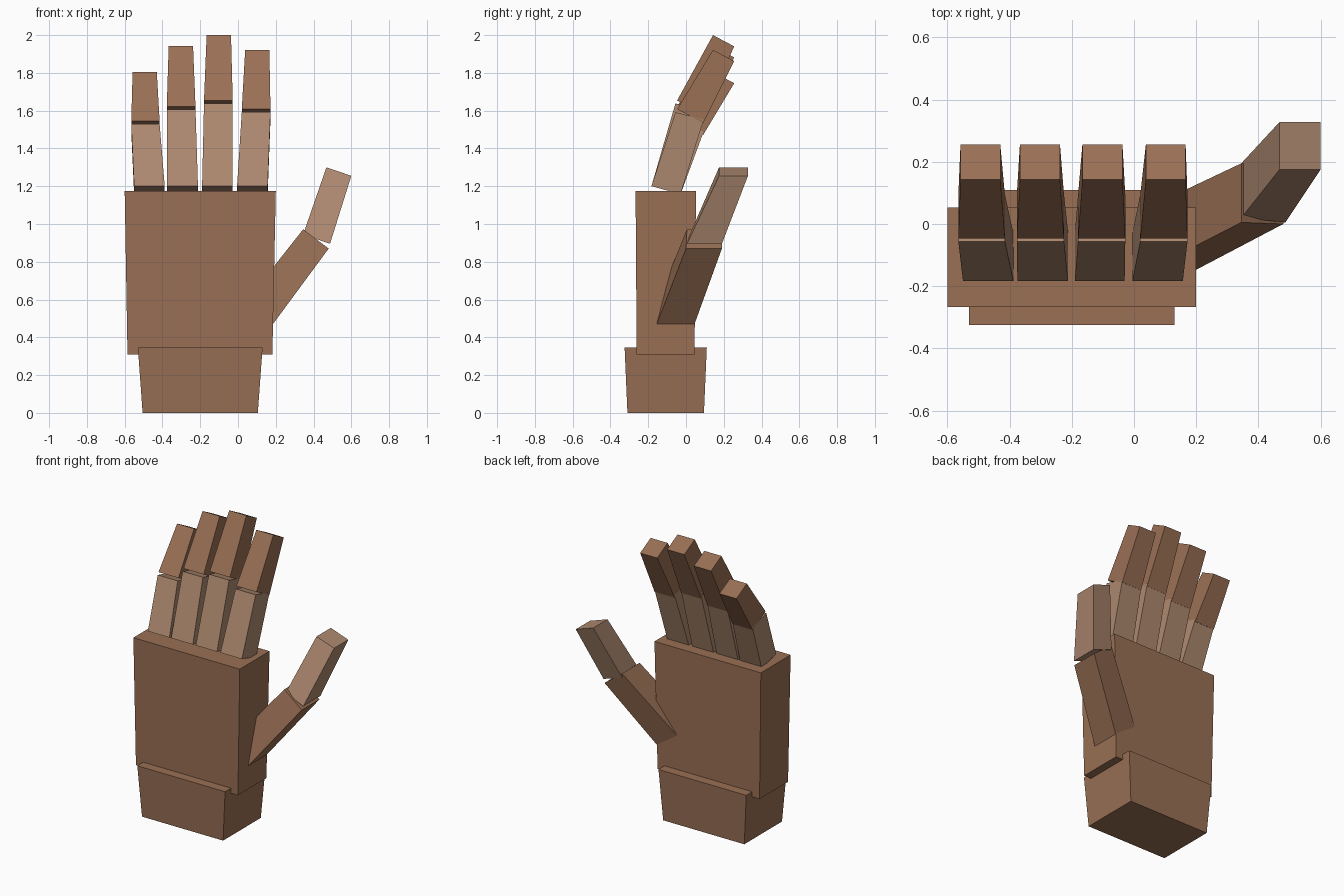
import bpy
import bmesh
from math import sin, cos, radians

cube = bpy.data.objects.get("Cube")
if cube:
    bpy.data.objects.remove(cube, do_unlink=True)


def make_material(name, colour):
    mat = bpy.data.materials.new(name)
    mat.use_nodes = True
    mat.diffuse_color = colour
    node = next(n for n in mat.node_tree.nodes if n.type == 'BSDF_PRINCIPLED')
    node.inputs["Base Color"].default_value = colour
    node.inputs["Roughness"].default_value = 0.8
    return mat


brown = make_material("brown", (0.32, 0.16, 0.09, 1))
tan = make_material("tan", (0.42, 0.25, 0.16, 1))


def block(name, start, end, mat):
    """Flat-faced tapered block joining two four-cornered ends."""
    bm = bmesh.new()
    a = [bm.verts.new(p) for p in start]
    b = [bm.verts.new(p) for p in end]
    bm.faces.new(a)
    bm.faces.new(b)
    for i in range(4):
        j = (i + 1) % 4
        bm.faces.new((a[i], a[j], b[j], b[i]))
    bmesh.ops.recalc_face_normals(bm, faces=bm.faces)
    mesh = bpy.data.meshes.new(name)
    bm.to_mesh(mesh)
    bm.free()
    mesh.materials.append(mat)
    obj = bpy.data.objects.new(name, mesh)
    bpy.context.collection.objects.link(obj)
    return obj


def tilted_end(x0, x1, y, z, depth=1.0, tilt=0):
    """End whose front edge is at (y, z) and whose back edge drops by the tilt."""
    t = radians(tilt)
    yb, zb = y + depth * cos(t), z - depth * sin(t)
    return [(x0, y, z), (x1, y, z), (x1, yb, zb), (x0, yb, zb)]


def slanted_end(inner, outer):
    """End made of two depth edges, each given as x, z, front y, back y."""
    (xi, zi, fi, bi), (xo, zo, fo, bo) = inner, outer
    return [(xi, fi, zi), (xo, fo, zo), (xo, bo, zo), (xi, bi, zi)]


# Wrist and palm
block("wrist", tilted_end(-0.505, 0.105, -0.31, 0, 0.405),
      tilted_end(-0.53, 0.13, -0.325, 0.345, 0.435), brown)
block("palm", tilted_end(-0.585, 0.182, -0.261, 0.31, 0.306),
      tilted_end(-0.6, 0.2, -0.267, 1.175, 0.32), brown)

# Fingers: x spans at base, joint and tip, then joint and tip heights
fingers = {
    "little": ((-0.55, -0.388), (-0.565, -0.415), (-0.558, -0.43), 1.53, 1.805),
    "ring": ((-0.375, -0.212), (-0.377, -0.225), (-0.367, -0.238), 1.605, 1.942),
    "middle": ((-0.19, -0.03), (-0.18, -0.028), (-0.166, -0.037), 1.638, 2.0),
    "index": ((-0.005, 0.157), (0.02, 0.172), (0.038, 0.166), 1.592, 1.922),
}
for name, (base, joint, tip, z_joint, z_tip) in fingers.items():
    block(name + "_finger_lower", tilted_end(*base, -0.183, 1.2, 0.16, 15),
          tilted_end(*joint, -0.056, z_joint, 0.155, 15), tan)
    block(name + "_finger_upper", tilted_end(*joint, -0.047, z_joint + 0.016, 0.157, 28),
          tilted_end(*tip, 0.143, z_tip, 0.127, 28), brown)

# Thumb, rooted inside the palm
block("thumb_lower",
      slanted_end((-0.035, 0.49, -0.19, 0.015), (0.126, 0.39, -0.186, 0.016)),
      slanted_end((0.345, 0.972, 0.005, 0.195), (0.48, 0.87, 0.0, 0.19)), brown)
block("thumb_upper",
      slanted_end((0.345, 0.945, 0.02, 0.195), (0.487, 0.895, 0.005, 0.19)),
      slanted_end((0.468, 1.3, 0.175, 0.328), (0.6, 1.255, 0.175, 0.328)), tan)
